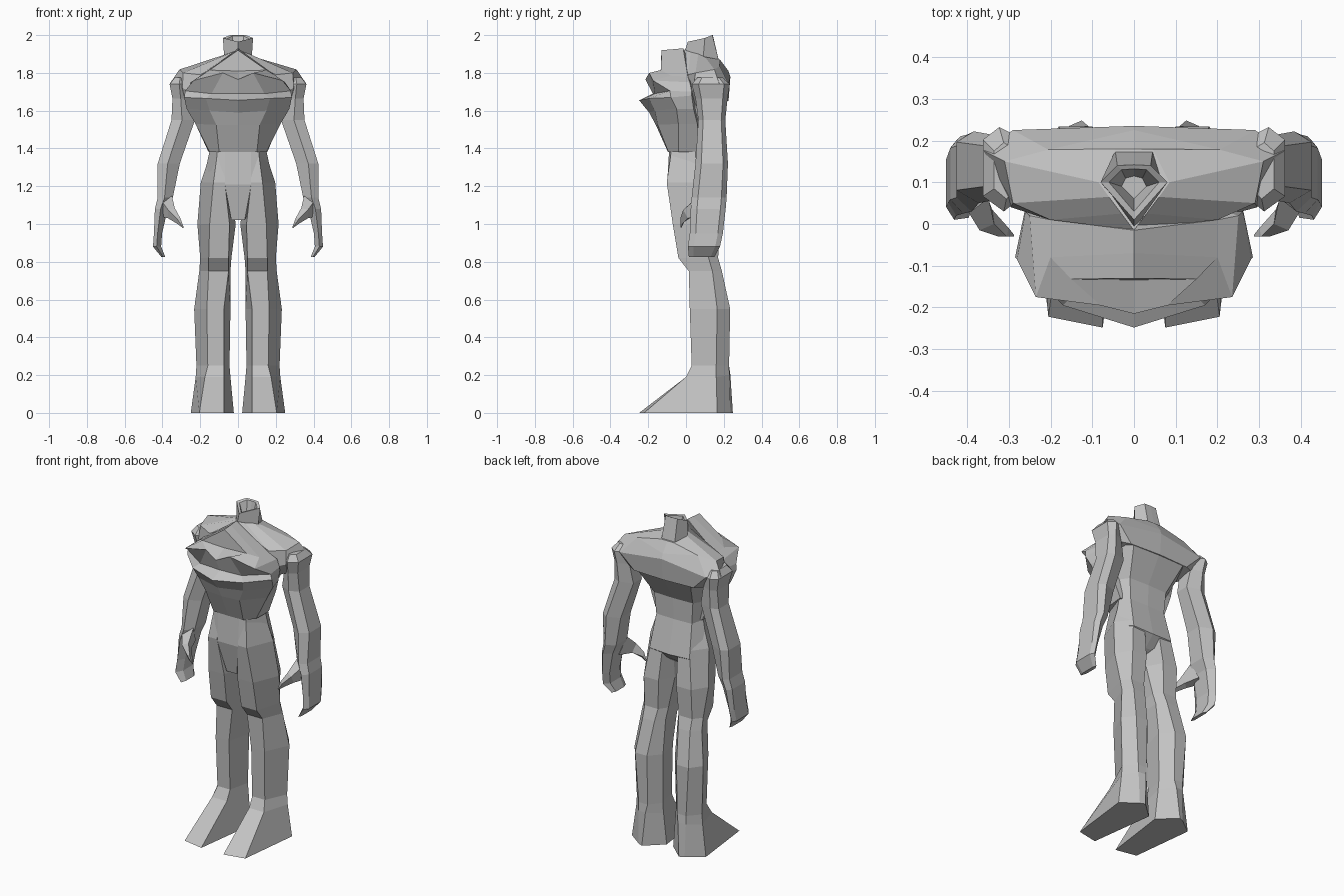
import bpy, bmesh

mat = bpy.data.materials.new("plain_grey")
mat.diffuse_color = (0.54, 0.54, 0.54, 1)


def loft(name, rings, mirror=False):
    """Skin a list of equal-length point rings into one flat-shaded object."""
    bm = bmesh.new()
    vs = [[bm.verts.new(p) for p in r] for r in rings]
    n = len(rings[0])
    for a, b in zip(vs, vs[1:]):
        for i in range(n):
            j = (i + 1) % n
            bm.faces.new((a[i], a[j], b[j], b[i]))
    bm.faces.new(vs[0])
    bm.faces.new(vs[-1])
    bmesh.ops.remove_doubles(bm, verts=bm.verts, dist=0.001)
    bmesh.ops.recalc_face_normals(bm, faces=bm.faces)
    me = bpy.data.meshes.new(name)
    bm.to_mesh(me)
    bm.free()
    me.materials.append(mat)
    ob = bpy.data.objects.new(name, me)
    bpy.context.collection.objects.link(ob)
    if mirror:
        ob.modifiers.new("mirror", 'MIRROR').use_mirror_merge = False
    return ob


def sym(half):
    """Close a half ring (front centre to back centre) across x = 0."""
    return half + [(-x, y, z) for x, y, z in half[-2:0:-1]]


def arm_ring(z, x0, x1, y0, y1):
    """Six-sided horizontal ring with a broad flat outer side."""
    w, d = x1 - x0, y1 - y0
    return [(x0 + w * .55, y0, z), (x1, y0 + d * .18, z), (x1, y0 + d * .85, z),
            (x0 + w * .65, y1, z), (x0, y0 + d * .82, z), (x0, y0 + d * .25, z)]


# Torso core: crotch, hips, waist, back
loft("torso", [sym(r) for r in [
    [(0, -.06, 1.02), (.035, -.06, 1.02), (.04, .0, 1.04), (.04, .06, 1.08), (.04, .1, 1.11), (0, .1, 1.11)],
    [(0, -.1, 1.21), (.07, -.1, 1.21), (.12, -.09, 1.2), (.19, .06, 1.2), (.135, .16, 1.175), (0, .165, 1.17)],
    [(0, -.09, 1.38), (.07, -.09, 1.38), (.11, -.08, 1.38), (.152, .05, 1.38), (.12, .115, 1.37), (0, .12, 1.37)],
    [(0, -.05, 1.5), (.07, -.05, 1.5), (.14, -.03, 1.5), (.17, .06, 1.5), (.13, .12, 1.5), (0, .125, 1.5)],
    [(0, -.03, 1.67), (.07, -.03, 1.67), (.2, 0, 1.67), (.25, .1, 1.67), (.18, .215, 1.66), (0, .22, 1.66)],
]])

# Jagged chest overhanging the waist
loft("chest", [sym(r) for r in [
    [(0, -.095, 1.38), (.1, -.093, 1.38), (.15, -.04, 1.38), (.158, .07, 1.385), (0, .07, 1.385)],
    [(0, -.16, 1.525), (.115, -.15, 1.525), (.225, -.04, 1.53), (.215, .06, 1.53), (0, .1, 1.53)],
    [(0, -.195, 1.59), (.15, -.165, 1.6), (.272, -.05, 1.61), (.245, .04, 1.61), (0, .1, 1.6)],
    [(0, -.248, 1.655), (.17, -.195, 1.665), (.285, -.08, 1.67), (.262, .03, 1.68), (0, .1, 1.66)],
    [(0, -.175, 1.69), (.14, -.165, 1.69), (.28, -.085, 1.705), (.26, .03, 1.7), (0, .1, 1.7)],
    [(0, -.215, 1.765), (.08, -.195, 1.80), (.235, -.175, 1.76), (.25, .02, 1.75), (0, .1, 1.75)],
    [(0, -.134, 1.81), (.15, -.132, 1.815), (.2, -.08, 1.785), (.2, .01, 1.78), (0, .08, 1.78)],
    [(0, -.13, 1.92), (0, -.13, 1.92), (0, -.07, 1.925), (0, -.015, 1.93), (0, .0, 1.9)],
]])

# Shoulder yoke sloping from the neck to the shoulder tips and back band
loft("shoulder_yoke", [sym(r) for r in [
    [(0, .02, 1.6), (.2, .05, 1.62), (.28, .08, 1.65), (.29, .17, 1.66), (.2, .215, 1.65), (0, .225, 1.65)],
    [(0, 0, 1.75), (.22, .02, 1.69), (.295, .04, 1.72), (.36, .175, 1.745), (.29, .225, 1.74), (0, .235, 1.78)],
    [(0, -.012, 1.9), (.2, .01, 1.79), (.29, .05, 1.80), (.31, .15, 1.818), (.205, .178, 1.835), (0, .225, 1.81)],
    [(0, -.015, 1.925), (.03, .025, 1.91), (.06, .065, 1.9), (.085, .1, 1.885), (.045, .18, 1.87), (0, .18, 1.87)],
]])

# Open neck with a shallow hollow
loft("neck", [sym(r) for r in [
    [(0, -.013, 1.9), (.072, .09, 1.87), (.045, .175, 1.86), (0, .175, 1.86)],
    [(0, .01, 1.965), (.08, .1, 1.985), (.04, .14, 2.0), (0, .142, 2.0)],
    [(0, .03, 1.965), (.06, .1, 1.98), (.03, .13, 1.995), (0, .132, 1.995)],
    [(0, .06, 1.9), (.03, .09, 1.9), (.02, .11, 1.9), (0, .115, 1.9)],
]])

# Legs: front-inner, front-outer, outer, back-outer, back-inner, inner
leg_rows = [  # z, front x pair, outer x, back x pair, inner x, front y, side y, back y
    (.25, .075, .16, .22, .16, .10, .045, .03, .16, .228),
    (.55, .075, .165, .232, .18, .10, .04, .02, .165, .234),
    (.75, .05, .155, .205, .16, .08, .04, .015, .14, .19),
    (.82, .05, .155, .20, .16, .07, .035, -.04, .12, .17),
    (1.0, .045, .15, .215, .16, .06, .012, -.07, .09, .18),
    (1.22, .07, .13, .197, .13, .05, .05, -.102, .06, .15),
    (1.37, .07, .11, .148, .1, .04, .05, -.08, .05, .1)]
foot = [[(.075, -.248, 0), (.205, -.222, 0), (.25, .165, 0), (.155, .235, 0), (.125, .248, 0), (.022, .155, 0)],
        [(.075, 0, .19), (.175, .0, .19), (.224, .16, .19), (.16, .23, .2), (.11, .235, .2), (.04, .16, .19)]]
loft("legs", foot + [
    [(a, f, z), (b, f, z), (o, s, z), (c, k, z), (d, k, z), (i, s, z)]
    for z, a, b, o, c, d, i, f, s, k in leg_rows], mirror=True)

# Arms running down into cupped hands
arm_rows = [(1.775, .27, .335, .06, .195), (1.74, .25, .362, .03, .232), (1.665, .25, .347, .05, .22),
            (1.55, .228, .352, .065, .208), (1.32, .308, .425, .05, .222), (1.14, .345, .425, .03, .215),
            (1.08, .372, .44, .025, .21), (.95, .402, .445, .02, .195), (.88, .407, .45, .01, .18),
            (.825, .385, .405, .015, .15)]
loft("arms", [arm_ring(*r) for r in arm_rows], mirror=True)

# Thumbs hooking inward and forward
loft("thumbs", [
    [(.35, .07, 1.15), (.41, .05, 1.13), (.41, .07, 1.04), (.37, .12, 1.05)],
    [(.335, .0, 1.085), (.37, -.015, 1.075), (.37, .01, 1.03), (.34, .035, 1.04)],
    [(.305, -.03, 1.03), (.325, -.03, 1.03), (.32, -.02, 1.0), (.30, -.01, 1.01)],
    [(.288, -.03, .985), (.293, -.03, .985), (.293, -.025, .98), (.288, -.025, .98)],
], mirror=True)
